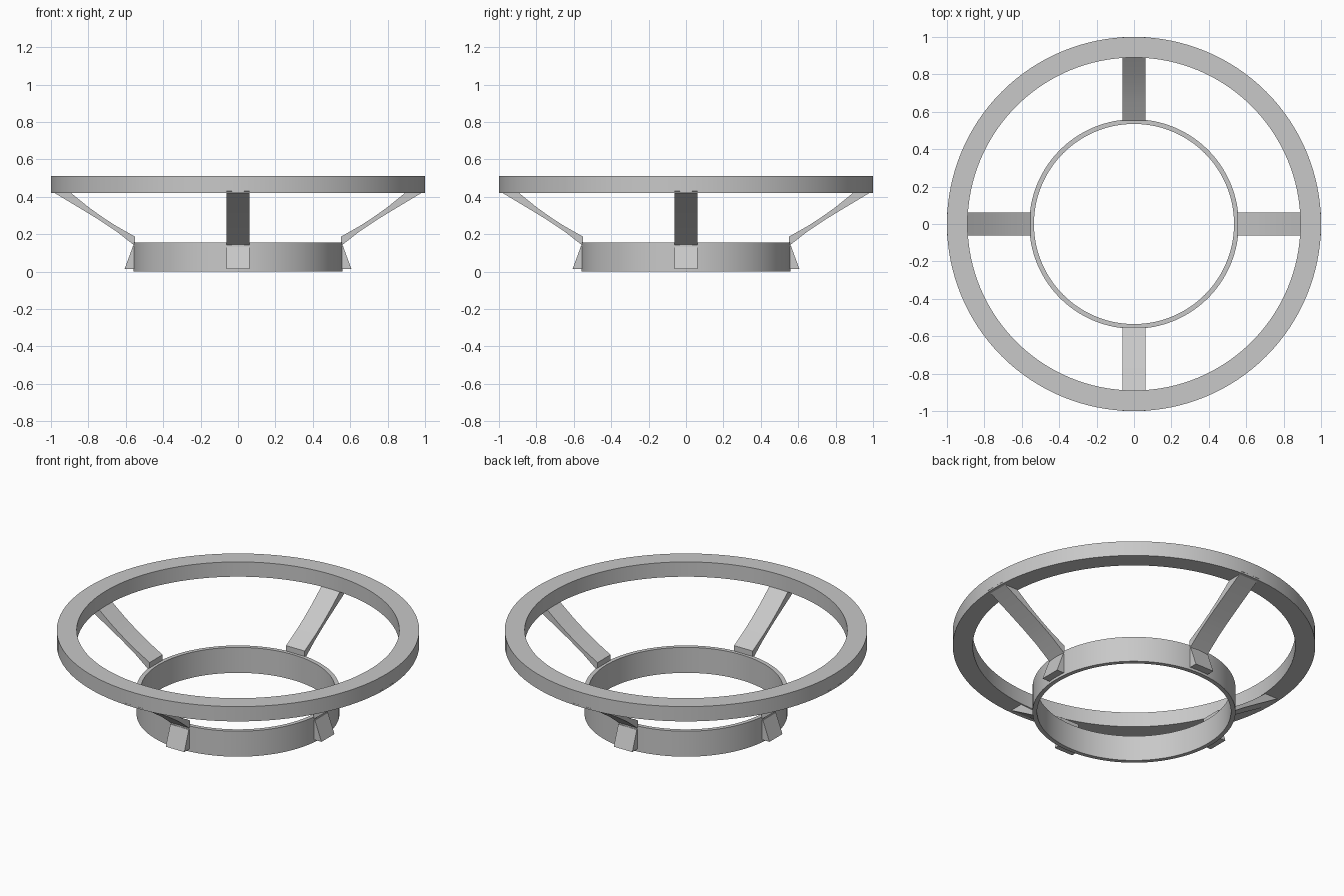
import bpy, bmesh
from math import pi, radians
from mathutils import Matrix

cube = bpy.data.objects.get("Cube")
if cube:
    bpy.data.objects.remove(cube)

grey = bpy.data.materials.new("plain grey")
grey.use_nodes = True
color = (0.58, 0.58, 0.58, 1)
grey.diffuse_color = color
grey.node_tree.nodes["Principled BSDF"].inputs["Base Color"].default_value = color


def finish(name, bm, smooth_angle):
    bmesh.ops.recalc_face_normals(bm, faces=bm.faces)
    mesh = bpy.data.meshes.new(name)
    bm.to_mesh(mesh)
    bm.free()
    mesh.materials.append(grey)
    obj = bpy.data.objects.new(name, mesh)
    bpy.context.collection.objects.link(obj)
    bpy.ops.object.select_all(action='DESELECT')
    obj.select_set(True)
    bpy.context.view_layer.objects.active = obj
    bpy.ops.object.shade_smooth_by_angle(angle=radians(smooth_angle))


def ring(name, inner, outer, low, high, segments=128):
    # Spin a rectangular section around the vertical axis
    bm = bmesh.new()
    section = [(inner, low), (outer, low), (outer, high), (inner, high)]
    verts = [bm.verts.new((r, 0, z)) for r, z in section]
    edges = [bm.edges.new((verts[i], verts[i - 1])) for i in range(4)]
    bmesh.ops.spin(bm, geom=verts + edges, cent=(0, 0, 0), axis=(0, 0, 1),
                   angle=2 * pi, steps=segments, use_merge=True)
    bmesh.ops.remove_doubles(bm, verts=bm.verts, dist=0.0001)
    finish(name, bm, 30)


def bracket(name, profile, turn, half_width=0.0625):
    # Extrude a radius/height profile sideways, then turn it into place
    bm = bmesh.new()
    face = bm.faces.new([bm.verts.new((r, -half_width, z)) for r, z in profile])
    new = bmesh.ops.extrude_face_region(bm, geom=[face])["geom"]
    moved = [v for v in new if isinstance(v, bmesh.types.BMVert)]
    bmesh.ops.translate(bm, verts=moved, vec=(0, 2 * half_width, 0))
    bmesh.ops.rotate(bm, verts=bm.verts, matrix=Matrix.Rotation(turn, 3, 'Z'))
    finish(name, bm, 20)


# Wide upper rim and thin lower collar
ring("upper_ring", 0.89, 1.0, 0.42, 0.51)
ring("lower_ring", 0.535, 0.56, 0.0, 0.155)

# Four sloping struts, slimmer in the middle, each with a wedge foot below
strut = [(0.552, 0.138), (0.65, 0.215), (0.74, 0.275), (0.83, 0.33),
         (0.98, 0.42), (1.0, 0.43), (0.905, 0.43), (0.80, 0.345),
         (0.72, 0.288), (0.65, 0.243), (0.552, 0.188)]
foot = [(0.55, 0.015), (0.606, 0.015), (0.562, 0.135), (0.55, 0.135)]
for i, side in enumerate(["left", "back", "right", "front"]):
    bracket(side + "_strut", strut, i * pi / 2)
    bracket(side + "_foot", foot, i * pi / 2)
